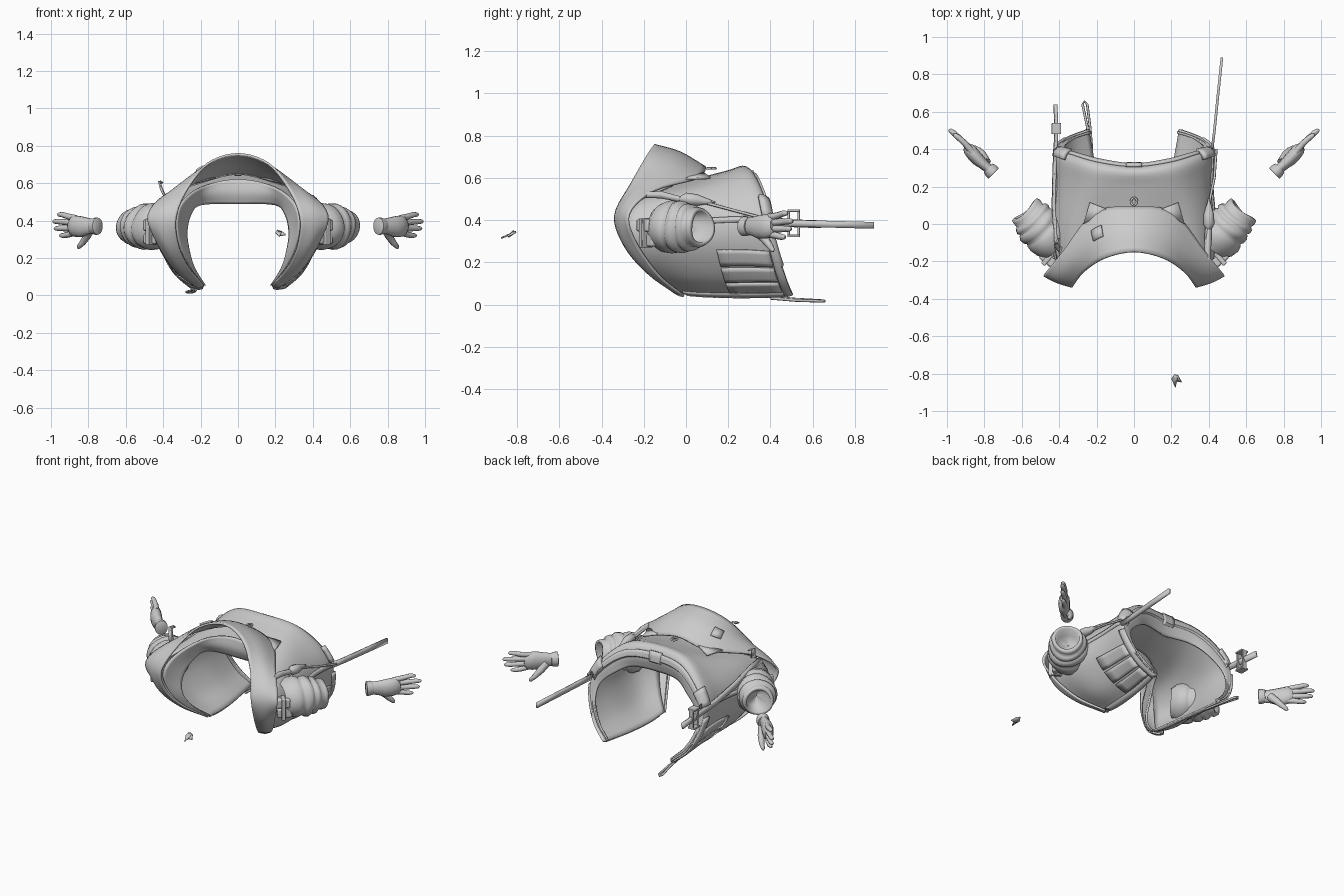
import bpy, bmesh, math
from mathutils import Vector as V

if "Cube" in bpy.data.objects:
    bpy.data.objects.remove(bpy.data.objects["Cube"])

def finish(name, bm, thick=0, angle=40, bevel=0):
    bmesh.ops.recalc_face_normals(bm, faces=bm.faces)
    me = bpy.data.meshes.new(name)
    bm.to_mesh(me)
    bm.free()
    ob = bpy.data.objects.new(name, me)
    bpy.context.collection.objects.link(ob)
    if thick:
        m = ob.modifiers.new("thickness", 'SOLIDIFY')
        m.thickness, m.offset = thick, 0
    if bevel:
        m = ob.modifiers.new("bevel", 'BEVEL')
        m.width, m.segments = bevel, 2
    bpy.context.view_layer.objects.active = ob
    ob.select_set(True)
    bpy.ops.object.shade_smooth_by_angle(angle=math.radians(angle))
    ob.select_set(False)
    return ob

def grid_faces(bm, rows, closed=False):
    vs = [[bm.verts.new(p) for p in r] for r in rows]
    for a, b in zip(vs, vs[1:]):
        n = len(a)
        for i in range(n if closed else n - 1):
            j = (i + 1) % n
            bm.faces.new((a[i], a[j], b[j], b[i]))
    return vs

def spline(pts, t):
    t = max(0, min(t, len(pts) - 1))
    i = min(int(t), len(pts) - 2)
    f = t - i
    p1, p2 = pts[i], pts[i + 1]
    p0 = pts[i - 1] if i else p1 * 2 - p2
    p3 = pts[i + 2] if i + 2 < len(pts) else p2 * 2 - p1
    return 0.5 * (2 * p1 + (p2 - p0) * f + (2 * p0 - 5 * p1 + 4 * p2 - p3) * f * f
                  + (3 * p1 - p0 - 3 * p2 + p3) * f ** 3)

class Surface:
    """Smooth surface through half rows, mirrored; v runs -n..n."""
    def __init__(self, rows):
        self.n = len(rows[0]) - 1
        self.rows = [[V((-x, y, z)) for x, y, z in r[:0:-1]] + [V(p) for p in r] for r in rows]
    def at(self, u, v):
        return spline([spline(r, v + self.n) for r in self.rows], u)
    def patch(self, name, u0, u1, v0, v1, off=0, thick=0.012, nu=5, nv=8, bevel=0):
        rows = []
        for i in range(nu + 1):
            row = []
            for j in range(nv + 1):
                u, v = u0 + (u1 - u0) * i / nu, v0 + (v1 - v0) * j / nv
                p = self.at(u, v)
                if off:
                    du = self.at(u + .04, v) - self.at(u - .04, v)
                    dv = self.at(u, v + .04) - self.at(u, v - .04)
                    nrm = du.cross(dv).normalized()
                    if nrm.dot(p - V((0, p.y, .3))) < 0:
                        nrm = -nrm
                    p = p + nrm * off
                row.append(p)
            rows.append(row)
        bm = bmesh.new()
        grid_faces(bm, rows)
        return finish(name, bm, thick, bevel=bevel)

def tube(name, path, radii, sides=12, squash=1, up=V((0, 0, 1)), caps=True):
    path = [V(p) for p in path]
    rows = []
    for i, p in enumerate(path):
        d = (path[min(i + 1, len(path) - 1)] - path[max(i - 1, 0)]).normalized()
        a = d.cross(up).normalized()
        b = a.cross(d)
        rows.append([p + radii[i] * (a * math.cos(k * math.tau / sides) * squash
                     + b * math.sin(k * math.tau / sides)) for k in range(sides)])
    bm = bmesh.new()
    vs = grid_faces(bm, rows, True)
    if caps:
        bm.faces.new(vs[0])
        bm.faces.new(vs[-1])
    return finish(name, bm, 0, 50)

def ribbon(name, path, width, across, thick=.01):
    w = V(across).normalized() * width / 2
    bm = bmesh.new()
    grid_faces(bm, [[V(p) - w, V(p) + w] for p in path])
    return finish(name, bm, thick)

def box(name, loc, size, rot=0):
    bm = bmesh.new()
    bmesh.ops.create_cube(bm, size=1)
    for v in bm.verts:
        v.co = V((v.co.x * size[0], v.co.y * size[1], v.co.z * size[2]))
    ob = finish(name, bm, bevel=min(size) * .2)
    ob.location, ob.rotation_euler = loc, (0, 0, rot)
    return ob

# jacket shell: rows from the neck to the gathered hem
body = Surface([
    [(0, -.04, .58), (.2, -.08, .55), (.34, -.23, .48), (.40, -.285, .37), (.37, -.24, .24), (.28, -.13, .13), (.18, -.03, .055)],
    [(0, .08, .60), (.22, .05, .57), (.36, -.06, .5), (.43, -.08, .38), (.42, -.05, .26), (.32, .02, .12), (.185, .1, .045)],
    [(0, .2, .63), (.21, .2, .61), (.34, .2, .52), (.41, .2, .40), (.40, .22, .27), (.32, .25, .13), (.205, .28, .04)],
    [(0, .28, .65), (.2, .30, .63), (.34, .34, .53), (.415, .37, .4), (.40, .41, .26), (.335, .45, .13), (.24, .485, .045)],
    [(0, .31, .58), (.18, .335, .57), (.31, .37, .49), (.39, .395, .38), (.385, .425, .25), (.325, .46, .13), (.235, .49, .05)],
    [(0, .295, .50), (.16, .32, .50), (.26, .36, .45), (.355, .39, .36), (.365, .425, .25), (.31, .465, .14), (.23, .49, .06)]])
body.patch("jacket_body", 0, 5, -6, 6, nu=25, nv=60)

# flared collar running down into the lapels
collar = Surface([
    [(0, -.15, .755), (.16, -.185, .705), (.27, -.26, .57), (.33, -.335, .42), (.32, -.29, .28), (.27, -.19, .16), (.185, -.05, .055)],
    [(0, -.03, .72), (.19, -.06, .67), (.33, -.2, .57), (.41, -.305, .44), (.39, -.28, .28), (.31, -.165, .14), (.20, -.03, .045)],
    [(0, .09, .65), (.21, .06, .60), (.38, -.15, .54), (.48, -.27, .43), (.44, -.24, .3), (.34, -.13, .14), (.215, -.01, .04)]])
collar.patch("collar", 0, 2, -6, 6, nu=10, nv=60)
collar.patch("collar_label", .85, 1.3, -1.15, -.85, .01, .012, 2, 2)

# inner neck band, facing forward inside the collar
neck = Surface([
    [(0, -.03, .62), (.17, -.07, .59), (.29, -.22, .51), (.33, -.31, .41), (.315, -.275, .28), (.265, -.18, .16), (.185, -.04, .055)],
    [(0, -.04, .55), (.19, -.07, .535), (.275, -.18, .46), (.305, -.25, .37), (.29, -.24, .26), (.25, -.16, .155), (.18, -.035, .055)],
    [(0, -.02, .49), (.2, -.04, .485), (.255, -.13, .43), (.275, -.19, .34), (.265, -.2, .25), (.235, -.14, .15), (.175, -.03, .055)]])
neck.patch("inner_neck_band", 0, 2, -6, 6, nu=8, nv=60)

# waist belt and loop
body.patch("waist_belt", 3.5, 4.4, -3, 3, .009, .014, 4, 48)
body.patch("belt_loop", 3.4, 5.1, -.22, .22, .014, .014, 5, 4)

for s, side in ((1, "right"), (-1, "left")):
    def P(x, y, z): return V((s * x, y, z))
    # front panel pockets, seams and pointed shoulder flaps
    for k in range(3):
        v0 = 4.05 + k * .58
        body.patch(f"pocket_{k}_{side}", 1.7, 2.85, s * v0, s * (v0 + .5), .009, .014, 5, 4)
    body.patch(f"front_border_{side}", .3, 3, s * 5.75, s * 6, .004, .018, 16, 2)
    body.patch(f"front_hem_{side}", 2.88, 3.4, s * 3.4, s * 5.95, .008, .016, 3, 14)
    body.patch(f"side_seam_{side}", .9, 3, s * 2.9, s * 3.1, .006, .014, 14, 1)
    body.patch(f"hip_pouch_{side}", 2.95, 3.9, s * 2.2, s * 2.9, .016, .024, 4, 4)
    bm = bmesh.new()
    bm.faces.new([bm.verts.new(P(*p)) for p in ((.12, .07, .63), (.235, .115, .60), (.27, .0, .595))])
    finish(f"shoulder_flap_{side}", bm, .012)
    # puffy rolled sleeve
    a, d = P(.405, -.125, .365), P(.66, .74, .01).normalized()
    prof = [(.0, .10), (.04, .125), (.09, .135), (.12, .13), (.135, .12), (.15, .131), (.18, .133),
            (.2, .121), (.205, .113), (.22, .122), (.24, .118), (.25, .108), (.255, .1),
            (.285, .102), (.305, .096), (.305, .078), (.22, .072), (.20, .0)]
    sl = tube(f"sleeve_{side}", [a + d * .001 * i for i in range(len(prof))], [.1] * len(prof), 28, caps=False)
    x = d.cross(V((0, 0, 1))).normalized()
    y = x.cross(d)
    for i, vt in enumerate(sl.data.vertices):
        row, k = divmod(i, 28)
        t, r = prof[row]
        ang = k * math.tau / 28
        wob = 1 + .03 * math.sin(3 * ang + t * 25) * (r > .1)
        tt = t * .87 + .008 * math.sin(ang * 2 + 1)
        vt.co = a + d * tt + (x * math.cos(ang) + y * math.sin(ang)) * r * wob * .93
    # chest side pouches with a strap
    for k, z in enumerate((.375, .305)):
        box(f"chest_pouch_{k}_{side}", P(.46, -.19 + .02 * k, z), (.09, .05, .06), s * .7)
    box(f"pouch_strap_{side}", P(.465, -.19, .34), (.025, .07, .14), s * .7)
    # hand: local u along the arm, v upwards
    w, f, up = P(.765, .285, .37), P(.71, .7, 0).normalized(), V((0, 0, 1))
    def H(u, v, t=0): return w + f * u + up * v + P(-.7, .71, 0) * t
    tube(f"glove_cuff_{side}", [H(-.022, 0), H(-.02, 0), H(.0, 0), H(.02, 0)], [.043, .046, .046, .040], 16, .85)
    tube(f"palm_{side}", [H(.01, 0), H(.05, 0, -.004), H(.09, -.003, -.006), H(.13, -.001, -.004), H(.165, .003), H(.185, .005)],
         [.04, .045, .055, .058, .054, .035], 14, .62)
    for k, (v0, v1, u1) in enumerate(((.042, .062, .28), (.018, .025, .315), (-.008, -.012, .305), (-.034, -.05, .265))):
        m = (v0 + v1) / 2
        tube(f"finger_{k}_{side}", [H(.14, v0), H(.2, m - .002, .006), H(u1 - .03, v1, .004), H(u1 - .008, v1, .0), H(u1, v1, -.001)],
             [.017, .0165, .0145, .011, .004], 8, 1)
    tube(f"thumb_{side}", [H(.05, -.015, .015), H(.09, -.055, .03), H(.125, -.09, .032), H(.15, -.112, .028), H(.157, -.118, .028)],
         [.027, .022, .017, .012, .004], 8, .95, f)

# hanging strap on the right hip and thin shoulder cords
ribbon("long_hip_strap", [(.415, .38, .39), (.43, .5, .385), (.45, .7, .38), (.47, .89, .375)], .032, (0, 0, 1), .014)
tube("right_cord", [(.44, .4, .4), (.43, .25, .44), (.4, .1, .48), (.385, -.05, .51), (.38, -.2, .53)], [.007] * 5, 8)
# pointed tool on the right shoulder
tube("shoulder_tool_blade", [(.40, -.03, .5), (.40, .0, .5), (.40, .05, .495), (.40, .14, .485)], [.012, .03, .028, .002], 8, 1)
tube("shoulder_tool_handle", [(.395, -.19, .52), (.395, -.12, .52), (.40, -.03, .5)], [.016, .018, .014], 10)

# left strap with square buckle
ribbon("left_strap", [(-.4, -.22, .49), (-.42, -.08, .49), (-.43, .1, .45), (-.425, .3, .41), (-.415, .5, .385), (-.42, .64, .38)],
       .035, (.3, 0, 1), .012)
for k in (-1, 1):
    box("buckle_rail", (-.415, .51 + k * .024, .385), (.03, .012, .13))
    box("buckle_end", (-.415, .51, .385 + k * .06), (.05, .06, .012))
# looped tie at the left front corner
tube("hem_loop_tie", [(-.24, .4, .035), (-.25, .52, .025), (-.275, .64, .018), (-.265, .655, .016), (-.25, .64, .016), (-.235, .52, .02), (-.225, .4, .03)],
     [.007] * 7, 8)
# small tab on the left shoulder
ribbon("shoulder_tab", [(-.39, -.14, .53), (-.41, -.12, .57), (-.42, -.1, .61), (-.405, -.09, .60)], .03, (.3, 1, 0), .008)

# hanging ring on the collar back
tube("collar_ring", [(.016 * math.cos(i * math.tau / 16), .12 + .02 * math.sin(i * math.tau / 16), .645) for i in range(17)],
     [.006] * 17, 8)

# loose leaf-like scrap in front
bm = bmesh.new()
for pts in ([(.20, -.83, .335), (.215, -.805, .345), (.235, -.815, .34), (.222, -.875, .315)],
            [(.215, -.805, .345), (.235, -.81, .34), (.255, -.845, .325), (.225, -.84, .32)],
            [(.2, -.83, .335), (.225, -.84, .32), (.21, -.815, .35)]):
    bm.faces.new([bm.verts.new(p) for p in pts])
finish("loose_scrap", bm, .008)
